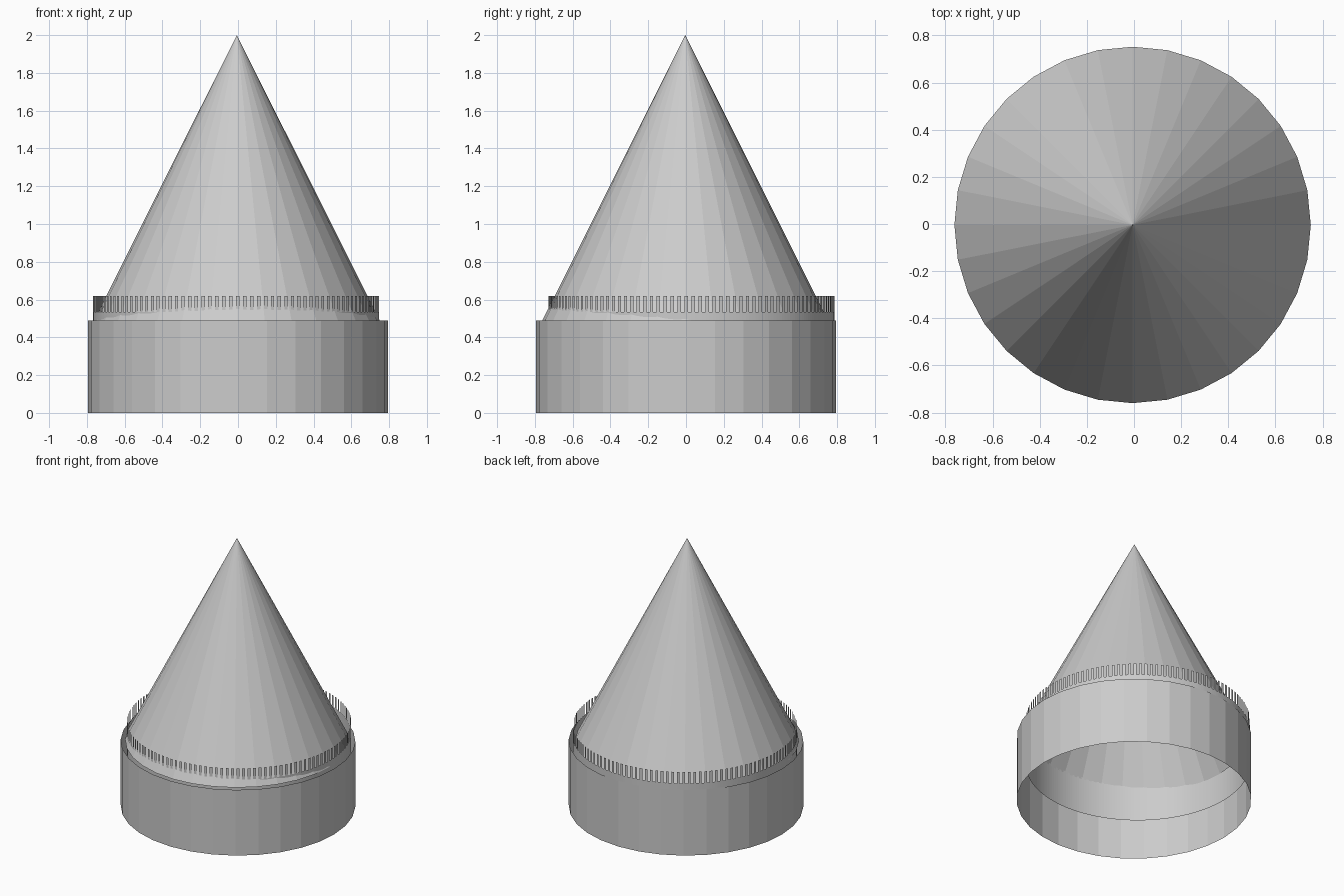
import bpy, bmesh
from math import sin, cos, pi

if "Cube" in bpy.data.objects:
    bpy.data.objects.remove(bpy.data.objects["Cube"])


def make_object(name, bm):
    mesh = bpy.data.meshes.new(name)
    bm.to_mesh(mesh)
    bm.free()
    obj = bpy.data.objects.new(name, mesh)
    bpy.context.collection.objects.link(obj)
    return obj


def circle(bm, n, r, z, cx=0.0, cy=0.0):
    return [bm.verts.new((cx + r * cos(2 * pi * i / n), cy + r * sin(2 * pi * i / n), z))
            for i in range(n)]


def bridge(bm, low, high, step=1):
    n = len(low)
    for i in range(0, n, step):
        j = (i + 1) % n
        bm.faces.new((low[i], low[j], high[j], high[i]))


# Open thin-walled base tube
bm = bmesh.new()
bridge(bm, circle(bm, 32, 0.793, 0.0), circle(bm, 32, 0.793, 0.49))
make_object("base_tube", bm)

# Open-bottomed cone
bm = bmesh.new()
rim = circle(bm, 32, 0.756, 0.49, -0.006, -0.004)
apex = bm.verts.new((-0.006, -0.004, 2.0))
for i in range(32):
    bm.faces.new((rim[i], rim[(i + 1) % 32], apex))
make_object("cone_top", bm)

# Slightly off-centre collar with a row of fine square teeth
bm = bmesh.new()
N, R, CX, CY = 256, 0.757, -0.01, 0.028
low = circle(bm, N, R, 0.27, CX, CY)
mid = circle(bm, N, R, 0.535, CX, CY)
bridge(bm, low, mid)
top = circle(bm, N, R, 0.62, CX, CY)
bridge(bm, mid, top, step=2)
make_object("toothed_collar", bm)
